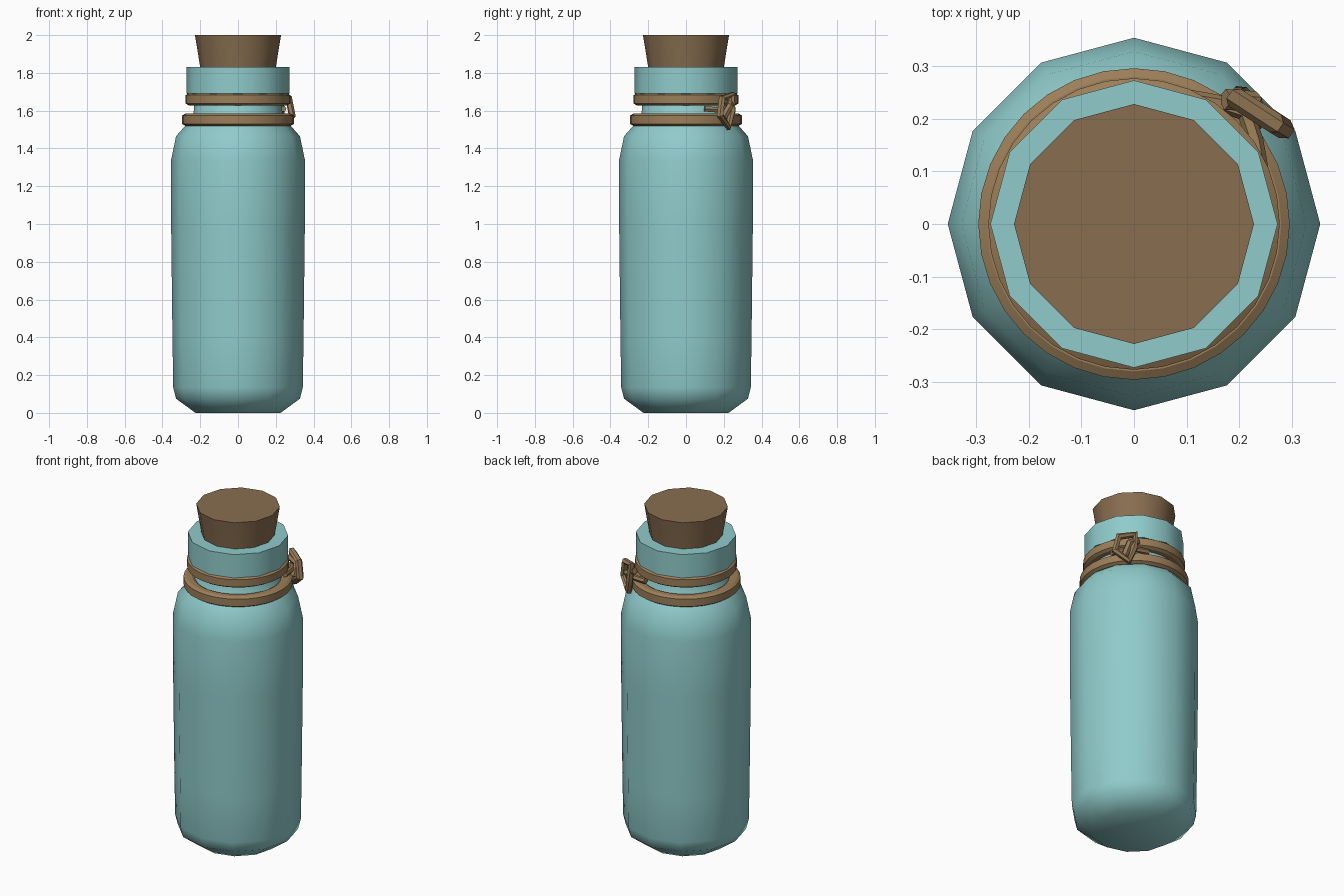
import bpy, bmesh
from math import sin, cos, pi, radians
from mathutils import Vector

if "Cube" in bpy.data.objects:
    bpy.data.objects.remove(bpy.data.objects["Cube"])


def material(name, rgb):
    m = bpy.data.materials.new(name)
    m.diffuse_color = (*rgb, 1)
    m.use_nodes = True
    m.node_tree.nodes["Principled BSDF"].inputs["Base Color"].default_value = m.diffuse_color
    return m


GLASS = material("glass", (0.28, 0.60, 0.60))
CORK = material("cork", (0.25, 0.155, 0.08))
ROPE = material("rope", (0.33, 0.21, 0.10))


def smooth(ob, angle):
    bpy.ops.object.select_all(action='DESELECT')
    ob.select_set(True)
    bpy.context.view_layer.objects.active = ob
    bpy.ops.object.shade_smooth_by_angle(angle=radians(angle))


def lathe(name, profile, sides, mat, closed=False, angle=42):
    """Revolve (radius, z) points about z; open profiles get end caps."""
    bm = bmesh.new()
    rings = [[bm.verts.new((r * cos(2 * pi * i / sides), r * sin(2 * pi * i / sides), z))
              for i in range(sides)] for r, z in profile]
    pairs = list(zip(rings, rings[1:]))
    if closed:
        pairs.append((rings[-1], rings[0]))
    else:
        bm.faces.new(rings[0][::-1])
        bm.faces.new(rings[-1])
    for a, b in pairs:
        for i in range(sides):
            j = (i + 1) % sides
            bm.faces.new((a[i], a[j], b[j], b[i]))
    bmesh.ops.recalc_face_normals(bm, faces=bm.faces)
    me = bpy.data.meshes.new(name)
    bm.to_mesh(me)
    bm.free()
    me.materials.append(mat)
    ob = bpy.data.objects.new(name, me)
    bpy.context.collection.objects.link(ob)
    smooth(ob, angle)
    return ob


def strand(name, pts, depth, closed):
    """Rope piece through (tangent, radial, z) points around the 45 degree corner."""
    cu = bpy.data.curves.new(name, 'CURVE')
    cu.dimensions = '3D'
    cu.bevel_depth = depth
    cu.bevel_resolution = 1
    cu.use_fill_caps = True
    sp = cu.splines.new('POLY')
    sp.points.add(len(pts) - 1)
    sp.use_cyclic_u = closed
    out, side = Vector((1, 1, 0)).normalized(), Vector((-1, 1, 0)).normalized()
    for p, (t, r, z) in zip(sp.points, pts):
        p.co = (*(out * r + side * t + Vector((0, 0, z))), 1)
    cu.materials.append(ROPE)
    ob = bpy.data.objects.new(name, cu)
    bpy.context.collection.objects.link(ob)
    bpy.ops.object.select_all(action='DESELECT')
    ob.select_set(True)
    bpy.context.view_layer.objects.active = ob
    bpy.ops.object.convert(target='MESH')
    smooth(bpy.context.object, 25)


# Bottle: base chamfer, body, shoulder, neck, rim and recessed mouth
lathe("bottle", [(0.225, 0), (0.328, 0.075), (0.343, 0.135), (0.347, 0.4), (0.354, 1.0),
                 (0.354, 1.34), (0.328, 1.465), (0.27, 1.53), (0.235, 1.57), (0.232, 1.685),
                 (0.273, 1.69), (0.273, 1.83), (0.2, 1.83), (0.19, 1.72)], 12, GLASS)

# Cork stopper
lathe("cork", [(0.185, 1.70), (0.2, 1.83), (0.228, 2.0)], 12, CORK)

# Rope wraps
for name, r, z in (("lower_wrap", 0.266, 1.552), ("upper_wrap", 0.247, 1.66)):
    sec = [(0.03, -0.022), (0.03, 0.022), (0.014, 0.032), (-0.014, 0.032),
           (-0.03, 0.022), (-0.03, -0.022), (-0.014, -0.032), (0.014, -0.032)]
    lathe(name, [(r + a, z + b) for a, b in sec], 32, ROPE, True, 25)

# Knot: outer loop, crossing strand and the ties that join it to the wraps
strand("knot_loop", [(-0.055, 0.325, 1.665), (0.035, 0.305, 1.685), (0.03, 0.315, 1.60),
                     (0.0, 0.315, 1.515), (-0.075, 0.33, 1.575)], 0.02, True)
strand("knot_crossing", [(0.045, 0.29, 1.65), (0.005, 0.325, 1.625), (-0.025, 0.30, 1.56)],
       0.02, False)
for s in (-1, 1):
    strand("knot_tie", [(s * 0.10, 0.24, 1.61), (s * 0.05, 0.275, 1.605), (0, 0.30, 1.60)],
           0.016, False)
